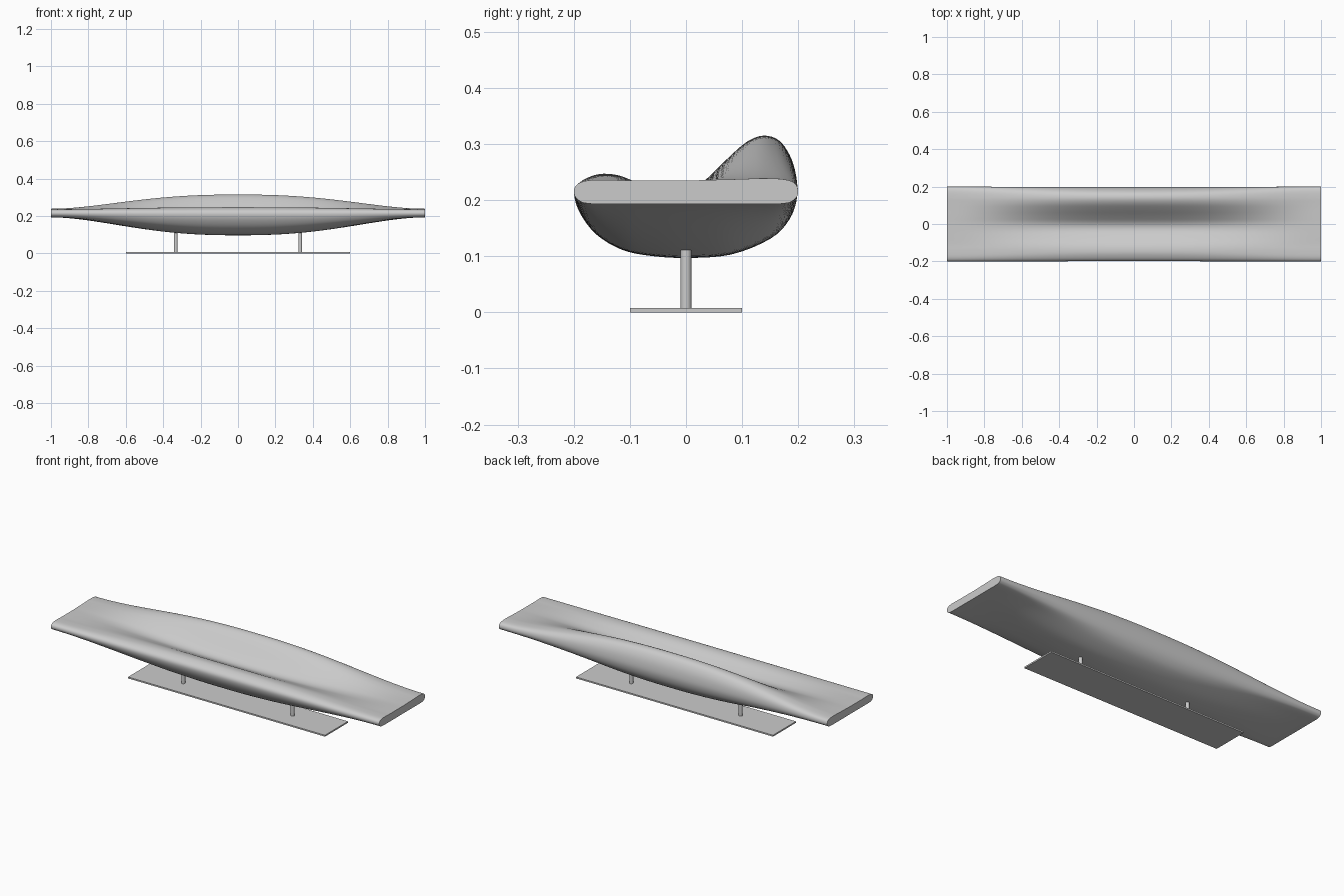
import bpy, bmesh, math
from mathutils import Vector

if "Cube" in bpy.data.objects:
    bpy.data.objects.remove(bpy.data.objects["Cube"])

# Matching (y, z) control points: middle section and flat end section
MID = [(0, .097), (-.065, .101), (-.115, .112), (-.16, .139), (-.189, .177), (-.199, .21),
       (-.19, .231), (-.165, .244), (-.14, .247), (-.11, .241), (-.07, .222), (-.03, .207),
       (.005, .213), (.04, .241), (.08, .280), (.11, .305), (.138, .315), (.165, .307),
       (.185, .28), (.196, .245), (.198, .205), (.184, .165), (.15, .131), (.08, .103)]
END = [(0, .193), (-.06, .193), (-.12, .193), (-.175, .194), (-.194, .202), (-.2, .215),
       (-.194, .228), (-.175, .235), (-.14, .236), (-.11, .235), (-.07, .235), (-.03, .235),
       (.005, .235), (.04, .236), (.08, .237), (.11, .238), (.14, .239), (.175, .237),
       (.194, .23), (.2, .215), (.194, .202), (.175, .194), (.12, .193), (.06, .193)]


def smooth_loop(pts, steps=4):
    """Closed Catmull-Rom curve through the points."""
    p = [Vector(q) for q in pts]
    n, out = len(p), []
    for i in range(n):
        a, b, c, d = p[i - 1], p[i], p[(i + 1) % n], p[(i + 2) % n]
        for s in range(steps):
            t = s / steps
            out.append(0.5 * (2 * b + (c - a) * t + (2 * a - 5 * b + 4 * c - d) * t * t
                              + (3 * b - a - 3 * c + d) * t ** 3))
    return out


def finish(bm, name):
    bmesh.ops.recalc_face_normals(bm, faces=bm.faces)
    me = bpy.data.meshes.new(name)
    bm.to_mesh(me)
    bm.free()
    ob = bpy.data.objects.new(name, me)
    bpy.context.collection.objects.link(ob)
    bpy.ops.object.select_all(action='DESELECT')
    ob.select_set(True)
    bpy.context.view_layer.objects.active = ob
    bpy.ops.object.shade_smooth_by_angle(angle=math.radians(40))
    return ob


# Bench body: loft that swells from flat ends to a dished seat with raised back
mid, end = smooth_loop(MID), smooth_loop(END)
bm = bmesh.new()
rings = []
xs = [-1 + i / 32 for i in range(65)]
for x in xs:
    w = (1 - abs(x) ** 2.4) ** 2
    rings.append([bm.verts.new((x, *e.lerp(m, w))) for m, e in zip(mid, end)])
n = len(mid)
for r0, r1 in zip(rings, rings[1:]):
    for j in range(n):
        k = (j + 1) % n
        bm.faces.new((r0[j], r0[k], r1[k], r1[j]))
bm.faces.new(rings[0])
bm.faces.new(rings[-1])
finish(bm, "bench_body")

# Base plate
bm = bmesh.new()
bmesh.ops.create_cube(bm, size=1)
bmesh.ops.scale(bm, vec=(1.2, .2, .008), verts=bm.verts)
bmesh.ops.translate(bm, vec=(0, 0, .004), verts=bm.verts)
finish(bm, "base_plate")

# Two support posts
for side, x in (("left", -.333), ("right", .333)):
    bm = bmesh.new()
    bmesh.ops.create_cone(bm, cap_ends=True, segments=32, radius1=.01, radius2=.01, depth=.117)
    bmesh.ops.translate(bm, vec=(x, 0, .0645), verts=bm.verts)
    finish(bm, side + "_post")
